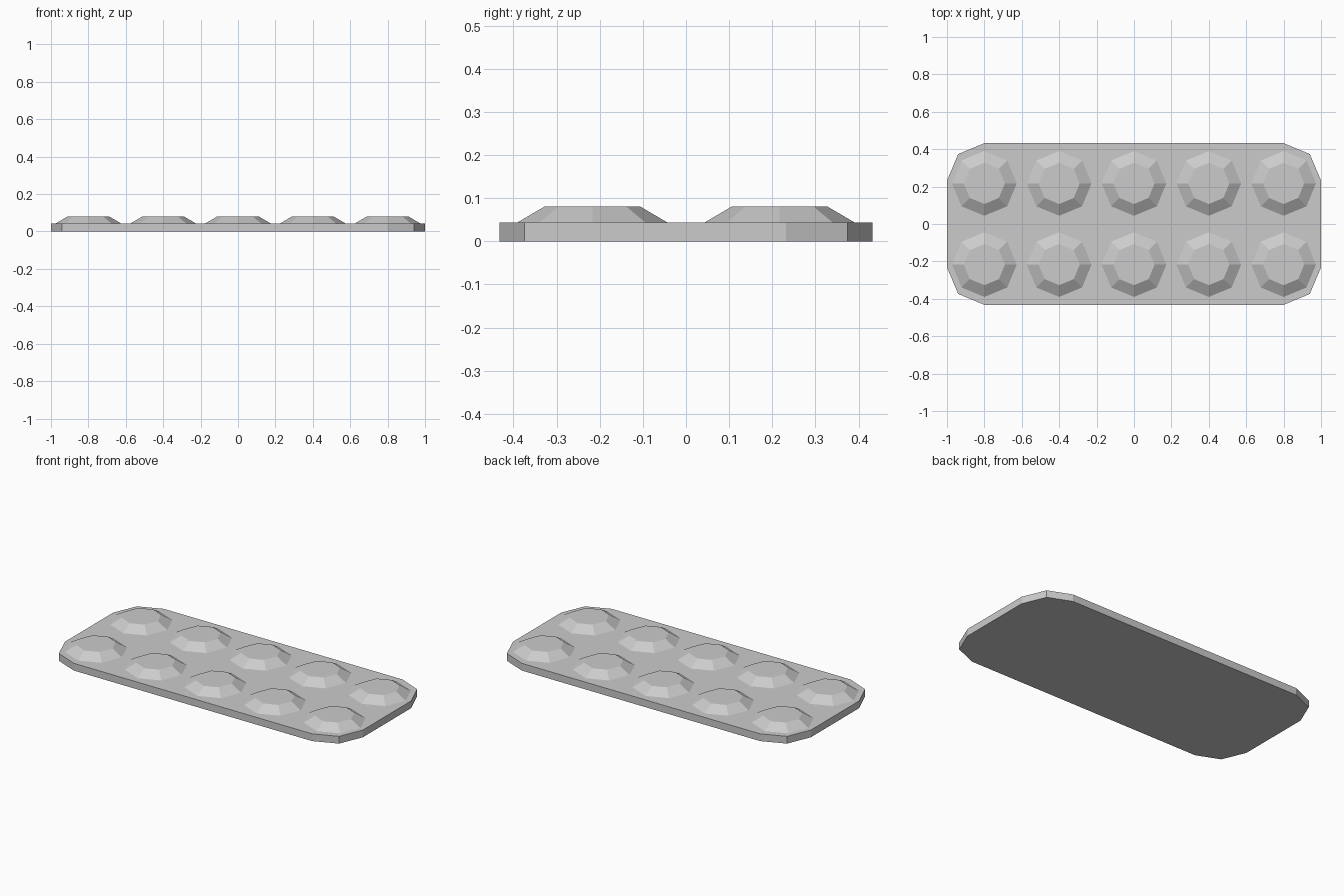
import bpy, bmesh
from mathutils import Matrix

cube = bpy.data.objects.get("Cube")
if cube:
    bpy.data.objects.remove(cube, do_unlink=True)

SLAB_TOP, STUD_TOP = 0.044, 0.081

# Single plain grey
grey = bpy.data.materials.new("light_grey")
grey.use_nodes = True
color = (0.6, 0.6, 0.6, 1)
grey.diffuse_color = color
grey.node_tree.nodes["Principled BSDF"].inputs["Base Color"].default_value = color


def add_object(name, bm, location=(0, 0, 0)):
    mesh = bpy.data.meshes.new(name)
    bm.to_mesh(mesh)
    bm.free()
    mesh.materials.append(grey)
    obj = bpy.data.objects.new(name, mesh)
    obj.location = location
    bpy.context.collection.objects.link(obj)
    return obj


# Base plate: one corner mirrored into a rounded rectangle, then extruded
corner = [(1, 0.232), (0.94, 0.374), (0.8, 0.432)]
half = corner + [(-x, y) for x, y in reversed(corner)]
outline = half + [(-x, -y) for x, y in half]
bm = bmesh.new()
face = bm.faces.new([bm.verts.new((x, y, 0)) for x, y in outline])
top = bmesh.ops.extrude_face_region(bm, geom=[face])["geom"]
bmesh.ops.translate(bm, vec=(0, 0, SLAB_TOP),
                    verts=[v for v in top if isinstance(v, bmesh.types.BMVert)])
bmesh.ops.recalc_face_normals(bm, faces=bm.faces)
add_object("base_plate", bm)

# Two rows of five eight-sided tapered studs, open underneath
height = STUD_TOP - SLAB_TOP
for row, y in (("front", -0.217), ("back", 0.217)):
    for i in range(5):
        bm = bmesh.new()
        bmesh.ops.create_cone(bm, cap_ends=True, segments=8, radius1=0.173,
                              radius2=0.11, depth=height,
                              matrix=Matrix.Translation((0, 0, height / 2)))
        bottom = [f for f in bm.faces if f.normal.z < -0.9]
        bmesh.ops.delete(bm, geom=bottom, context='FACES_ONLY')
        add_object(f"{row}_stud_{i + 1}", bm, (0.4 * (i - 2), y, SLAB_TOP))
